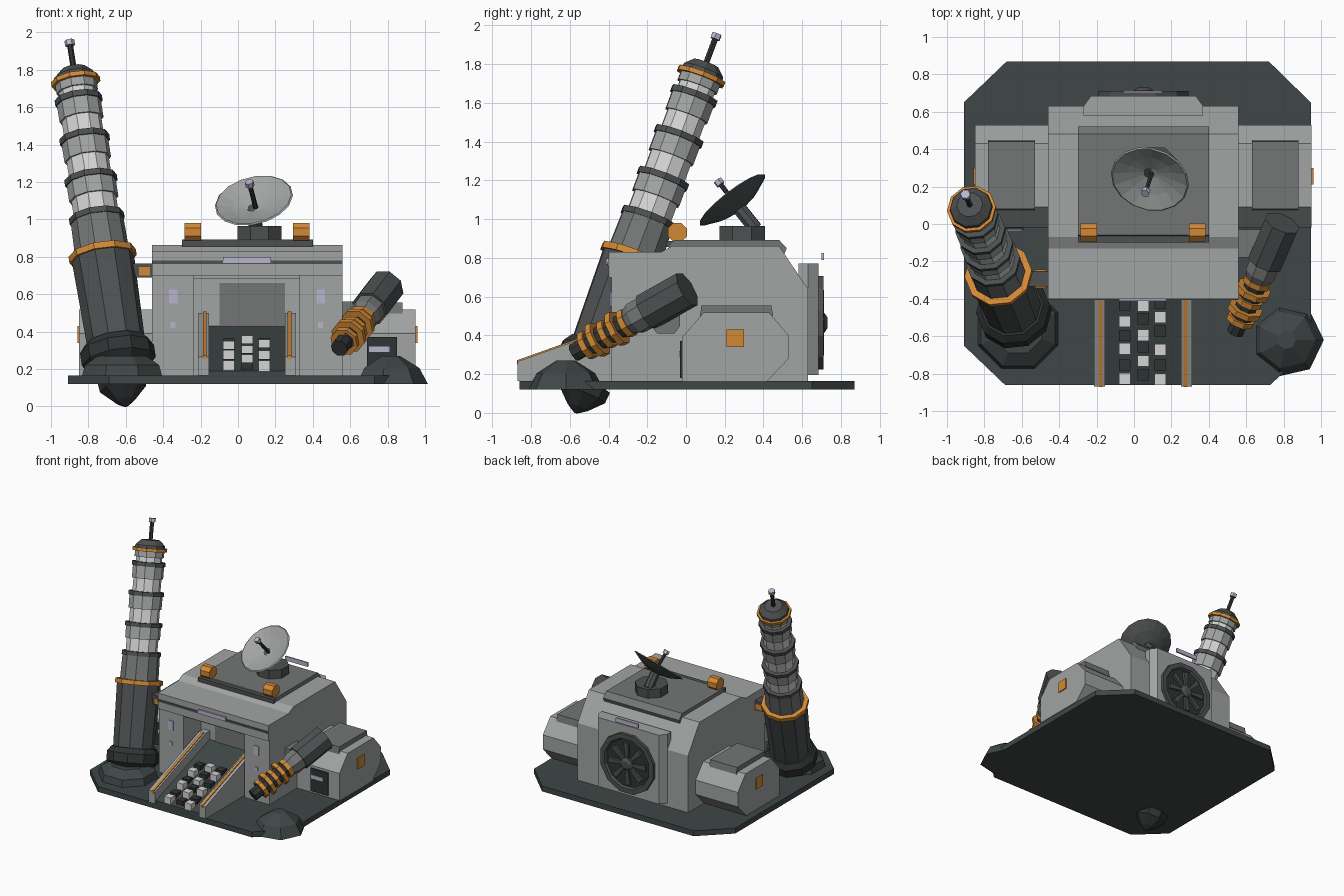
import bpy, bmesh, math, random
from mathutils import Vector

if "Cube" in bpy.data.objects:
    bpy.data.objects.remove(bpy.data.objects["Cube"])

random.seed(4)


def material(name, r, g, b):
    m = bpy.data.materials.new(name)
    m.diffuse_color = (r, g, b, 1)
    m.use_nodes = True
    m.node_tree.nodes["Principled BSDF"].inputs["Base Color"].default_value = m.diffuse_color
    return m


LIGHT = material("light_grey", .36, .37, .37)
MID = material("mid_grey", .175, .18, .18)
DARK = material("dark_grey", .075, .08, .082)
BASE = material("green_black", .05, .063, .062)
BLACK = material("charcoal", .03, .033, .034)
WHITE = material("off_white", .66, .66, .66)
ORANGE = material("orange", .64, .25, .035)
LILAC = material("pale_lilac", .48, .46, .63)


def finish(name, bm, mats):
    bmesh.ops.recalc_face_normals(bm, faces=bm.faces)
    me = bpy.data.meshes.new(name)
    bm.to_mesh(me)
    bm.free()
    for m in mats:
        me.materials.append(m)
    ob = bpy.data.objects.new(name, me)
    bpy.context.collection.objects.link(ob)
    return ob


def prism(name, pts, axis, a, b, mat):
    """Extrude a polygon along x (pts are y,z), y (pts are x,z) or z (pts are x,y)."""
    def place(u, v, w):
        return {"x": (w, u, v), "y": (u, w, v), "z": (u, v, w)}[axis]
    bm = bmesh.new()
    lo = [bm.verts.new(place(u, v, a)) for u, v in pts]
    hi = [bm.verts.new(place(u, v, b)) for u, v in pts]
    bm.faces.new(lo)
    bm.faces.new(hi)
    n = len(pts)
    for i in range(n):
        j = (i + 1) % n
        bm.faces.new((lo[i], lo[j], hi[j], hi[i]))
    return finish(name, bm, [mat])


def box(name, x0, x1, y0, y1, z0, z1, mat):
    return prism(name, [(x0, y0), (x1, y0), (x1, y1), (x0, y1)], "z", z0, z1, mat)


def turned(name, profile, n, origin, direction, mats, bands=None, twist=0.5):
    """Revolve (radius, height) points round an axis; bands gives a material index per step."""
    q = Vector(direction).normalized().to_track_quat("Z", "Y")
    bm = bmesh.new()
    rings = []
    for r, h in profile:
        ring = []
        for i in range(n):
            t = 2 * math.pi * (i + twist) / n
            p = Vector((r * math.cos(t), r * math.sin(t), h))
            ring.append(bm.verts.new(Vector(origin) + q @ p))
        rings.append(ring)
    for k in range(len(rings) - 1):
        for i in range(n):
            j = (i + 1) % n
            f = bm.faces.new((rings[k][i], rings[k][j], rings[k + 1][j], rings[k + 1][i]))
            f.material_index = bands[k] if bands else 0
    bm.faces.new(rings[0])
    top = bm.faces.new(rings[-1])
    top.material_index = bands[-1] if bands else 0
    return finish(name, bm, mats)


def rod(name, r, h0, h1, n, origin, direction, mat):
    return turned(name, [(r, h0), (r, h1)], n, origin, direction, [mat])


# Ground plate with cut corners
prism("base_plate", [(-.69, -.86), (.73, -.86), (.945, -.65), (.945, .65), (.72, .87),
                     (-.68, .87), (-.91, .65), (-.91, -.65)], "z", .12, .165, BASE)

# Main hall: body, entrance pillars, lintel and roof slab
prism("hall_body", [(-.15, .165), (-.15, .7), (-.4, .7), (-.4, .83), (-.13, .83), (-.07, .862),
                    (.48, .862), (.63, .64), (.63, .165)], "x", -.46, .56, LIGHT)
for x0, x1 in ((-.46, -.235), (.33, .56)):
    box("entrance_pillar", x0, x1, -.385, -.14, .165, .71, LIGHT)
box("lintel_step", -.235, .33, -.37, -.15, .68, .71, LIGHT)
box("lintel_shadow_strip", -.46, .56, -.406, -.39, .762, .78, DARK)
box("lintel_lamp", -.08, .175, -.412, -.39, .766, .798, LILAC)
box("inner_door", -.1, .25, -.158, -.14, .165, .66, MID)
prism("roof_slab", [(-.09, .855), (-.06, .893), (.48, .893), (.52, .85), (.5, .80)],
      "x", -.30, .40, MID)
box("roof_slab_front", -.30, .40, -.1, -.065, .855, .888, DARK)
for x in (-.347, .442):
    box("pillar_window", x - .023, x + .023, -.392, -.38, .55, .625, LILAC)
    box("pillar_small_window", x - .013, x + .013, -.392, -.38, .42, .45, LILAC)
for x in (-.242, .338):
    turned("roof_lamp", [(.053, 0), (.053, .086)], 8, (x - .043, -.045, .932), (1, 0, 0), [ORANGE])

# Entrance ramp, rails and crates on it
prism("ramp", [(-.86, .165), (-.86, .19), (-.15, .43), (-.15, .165)], "x", -.17, .26, BASE)
for x0, x1, s0, s1 in ((-.215, -.155, -.188, -.168), (.25, .31, .265, .285)):
    prism("ramp_rail", [(-.87, .165), (-.87, .265), (-.21, .5), (-.14, .5), (-.14, .165)],
          "x", x0, x1, LIGHT)
    prism("rail_stripe", [(-.872, .25), (-.872, .272), (-.21, .508), (-.21, .49)],
          "x", s0, s1, ORANGE)
for col, x in enumerate((-.05, .05, .14)):
    for row in range(6):
        y = -.82 + .078 * row + random.uniform(-.015, .015)
        z = .19 + (y + .86) * .34 + .015
        s = .03
        pale = (row + col) % 2 == 0
        tall = .03 if pale else .012
        box("crate", x - s, x + s, y - s, y + s, z - .03, z + tall, WHITE if pale else BLACK)

# Side pods, mirrored about the hall centre
for side, inner in ((1, .5), (-1, -.4)):
    outer = inner + side * .45
    prism("side_pod", [(-.02, .165), (-.02, .39), (.09, .517), (.43, .517), (.53, .40),
                       (.53, .28), (.42, .165)], "x", inner, outer, LIGHT)
    a, b = sorted((inner + side * .13, inner + side * .38))
    prism("pod_roof_panel", [(.07, .48), (.08, .555), (.44, .555), (.45, .50)], "x", a, b, MID)
    a, b = sorted((outer - side * .01, outer + side * .009))
    box("pod_side_lamp", a, b, .21, .3, .34, .43, ORANGE)
    a, b = sorted((inner + side * .19, inner + side * .35))
    box("pod_door", a, b, -.03, 0, .18, .37, BLACK)
    a, b = sorted((inner + side * .2, inner + side * .31))
    box("pod_door_lamp", a, b, -.037, -.02, .29, .32, LILAC)

# Rear fan housing
prism("fan_housing", [(-.27, .58), (-.27, .63), (-.23, .685), (.33, .685), (.37, .63), (.37, .58)],
      "z", .195, .77, LIGHT)
FC = (.05, .68, .465)
turned("fan_rim", [(.25, 0), (.25, .03), (.21, .03), (.2, .012)], 12, FC, (0, 1, 0),
       [DARK, BLACK], [0, 0, 0, 1])
turned("fan_hub", [(.055, 0), (.055, .035), (.03, .05)], 8, FC, (0, 1, 0), [DARK])
for k in range(8):
    t = k * math.pi / 4
    d, e = Vector((math.cos(t), math.sin(t))), Vector((-math.sin(t), math.cos(t)))
    c = Vector((FC[0], FC[2]))
    pts = [c + d * .04 - e * .01, c + d * .17 - e * .03, c + d * .17 + e * .015, c + d * .04 + e * .01]
    prism("fan_blade", [tuple(p) for p in pts], "y", .685, .712, DARK)
box("rear_lamp", -.055, .15, .7, .712, .79, .825, LILAC)

# Dish on the roof
rod("dish_mount", .128, 0, .08, 8, (.115, .29, .885), (0, 0, 1), DARK)
N = Vector((-.2, -.6, .78)).normalized()
C = Vector((.085, .24, 1.1))
turned("dish", [(.035, -.065), (.13, -.04), (.213, 0), (.205, .006), (.125, -.025), (.03, -.05)], 16,
       C, N, [DARK, LIGHT], [0, 0, 1, 1, 1, 1])
rod("dish_stem", .038, -.19, -.05, 8, C, (-.05, -.6, .75), DARK)
rod("dish_feed", .013, -.055, .1, 6, C, N, BLACK)
rod("dish_feed_tip", .024, .1, .13, 6, C, N, LILAC)

# Leaning tower with drill foot
FOOT = (-.60, -.57, 0)
UP = Vector((-.143, .346, .927))
turned("drill_tip", [(.01, 0), (.055, .03), (.125, .1), (.13, .16)], 8, FOOT, UP, [BLACK])
turned("tower_skirt", [(.235, .0), (.215, .07), (.14, .12)], 8, (-.62, -.56, .15), (0, 0, 1), [BASE])
turned("tower_collar", [(.16, .22), (.2, .26), (.2, .33), (.17, .37)], 10, FOOT, UP, [BLACK])
turned("tower_lower", [(.155, .3), (.168, .86)], 10, FOOT, UP, [DARK])
rod("tower_middle_ring", .182, .85, .885, 10, FOOT, UP, ORANGE)
turned("tower_neck", [(.147, .87), (.142, 1.08)], 10, FOOT, UP, [MID])
stops = (1.085, 1.305, 1.54, 1.765, 1.865)
for k in range(4):
    a, b = stops[k], stops[k + 1]
    m, r = (a + b) / 2, .133 - .007 * k
    rod("tower_ring", r + .016, a - .018, a + .014, 10, FOOT, UP, DARK)
    turned("tower_segment", [(r - .012, a), (r - .012, m), (r, m), (r, b)], 10, FOOT, UP,
           [WHITE, LIGHT], [0, 1, 1])
rod("tower_top_ring", .132, 1.86, 1.885, 10, FOOT, UP, ORANGE)
turned("tower_cap", [(.118, 1.87), (.112, 1.905), (.07, 1.945)], 10, FOOT, UP, [DARK])
rod("antenna", .016, 1.93, 2.09, 6, FOOT, UP, BLACK)
rod("antenna_tip", .027, 2.08, 2.11, 6, FOOT, UP, LILAC)
box("tower_brace", -.62, -.45, -.335, -.25, .69, .765, DARK)
box("tower_brace_band", -.53, -.47, -.342, -.243, .7, .745, ORANGE)

# Jointed arm on the right of the entrance
TIP = (.545, -.57, .315)
AIM = (.245, .57, .32)
rod("arm_tip", .048, -.01, .1, 8, TIP, AIM, BLACK)
rod("arm_core", .062, .06, .4, 8, TIP, AIM, BLACK)
for k in range(5):
    h = .06 + .062 * k
    rod("arm_ring", .078 + .018 * (k % 2), h, h + .032, 8, TIP, AIM, ORANGE)
turned("arm_collar", [(.07, .34), (.088, .38), (.088, .46)], 8, TIP, AIM, [MID])
rod("arm_barrel", .1, .45, .705, 8, TIP, AIM, DARK)
prism("arm_mount", [(-.18, .45), (-.15, .41), (-.06, .41), (-.03, .45), (-.03, .56), (-.18, .56)],
      "x", .55, .70, MID)

# Low dome at the front corner
turned("corner_dome", [(.2, 0), (.155, .085), (.05, .15)], 7, (.815, -.62, .12), (0, 0, 1), [BASE])
